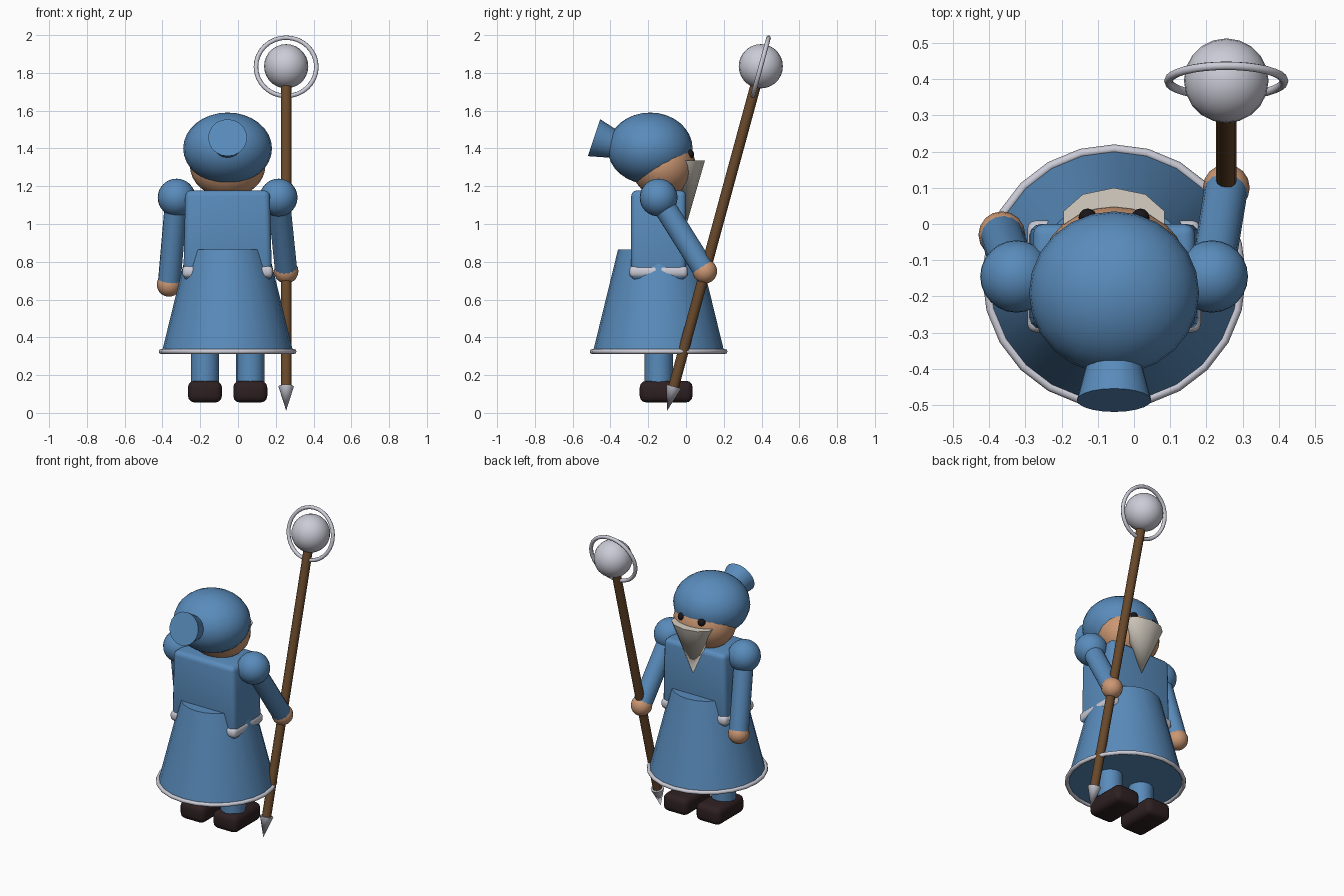
import bpy, math
from mathutils import Vector

if "Cube" in bpy.data.objects:
    bpy.data.objects.remove(bpy.data.objects["Cube"])

CX, CY = -0.055, -0.145   # body axis


def mat(name, r, g, b):
    m = bpy.data.materials.new(name)
    m.diffuse_color = (r, g, b, 1)
    m.use_nodes = True
    m.node_tree.nodes["Principled BSDF"].inputs["Base Color"].default_value = m.diffuse_color
    return m


BLUE = mat("blue cloth", 0.10, 0.26, 0.50)
SKIN = mat("skin", 0.60, 0.31, 0.17)
WOOD = mat("brown wood", 0.14, 0.066, 0.024)
BEARD = mat("cream beard", 0.67, 0.62, 0.54)
SILVER = mat("pale silver", 0.60, 0.60, 0.68)
SHOE = mat("dark leather", 0.027, 0.014, 0.015)
BLACK = mat("black", 0.01, 0.008, 0.01)


def finish(name, material, smooth=40):
    ob = bpy.context.object
    ob.name = name
    ob.data.materials.append(material)
    bpy.ops.object.shade_smooth_by_angle(angle=math.radians(smooth))
    return ob


def ball(name, material, loc, radii, seg=24, rings=16):
    bpy.ops.mesh.primitive_uv_sphere_add(segments=seg, ring_count=rings, radius=1, location=loc)
    bpy.context.object.scale = radii
    bpy.ops.object.transform_apply(location=False, rotation=False, scale=True)
    return finish(name, material)


def tube(name, material, a, b, ra, rb, sides=16):
    """Cylinder or cone running from point a to point b."""
    a, b = Vector(a), Vector(b)
    rot = (b - a).to_track_quat('Z', 'Y').to_euler()
    bpy.ops.mesh.primitive_cone_add(vertices=sides, radius1=ra, radius2=rb,
                                    depth=(b - a).length, location=(a + b) / 2, rotation=rot)
    return finish(name, material)


def soft_box(name, material, lo, hi, bevel, taper=1.0):
    lo, hi = Vector(lo), Vector(hi)
    bpy.ops.mesh.primitive_cube_add(size=1, location=(lo + hi) / 2)
    ob = bpy.context.object
    ob.scale = hi - lo
    bpy.ops.object.transform_apply(location=False, rotation=False, scale=True)
    for v in ob.data.vertices:
        if v.co.z > 0:
            v.co.x *= taper
    mod = ob.modifiers.new("bevel", 'BEVEL')
    mod.width = bevel
    mod.segments = 3
    bpy.ops.object.modifier_apply(modifier=mod.name)
    return finish(name, material)


def ring(name, material, loc, major, minor, rot=(0, 0, 0), seg=24):
    bpy.ops.mesh.primitive_torus_add(location=loc, rotation=rot, major_radius=major,
                                     minor_radius=minor, major_segments=seg, minor_segments=8)
    return finish(name, material, 60)


# Robe: skirt, hem, torso and belt
tube("skirt", BLUE, (CX, CY, 0.325), (CX, CY, 0.865), 0.347, 0.215, 24)
ring("skirt_hem", SILVER, (CX, CY, 0.325), 0.352, 0.013)
soft_box("torso", BLUE, (CX - 0.235, CY - 0.145, 0.70), (CX + 0.235, CY + 0.145, 1.178), 0.03, 0.95)
soft_box("belt", SILVER, (CX - 0.24, CY - 0.155, 0.715), (CX + 0.24, CY + 0.155, 0.78), 0.025)

# Legs and shoes
for side, s in (("left", -1), ("right", 1)):
    x = CX + s * 0.12
    tube(side + "_leg", BLUE, (x, CY, 0.12), (x, CY, 0.40), 0.075, 0.075)
    soft_box(side + "_shoe", SHOE, (x - 0.09, -0.245, 0.055), (x + 0.09, 0.035, 0.17), 0.035)

# Arms: shoulder ball, sleeve, hand
for side, shoulder, hand in (("left", (-0.325, CY, 1.14), (-0.365, -0.03, 0.68)),
                             ("right", (0.215, CY, 1.14), (0.255, 0.10, 0.75))):
    ball(side + "_shoulder", BLUE, shoulder, (0.1, 0.1, 0.1))
    tube(side + "_sleeve", BLUE, shoulder, hand, 0.06, 0.06)
    ball(side + "_hand", SKIN, hand, (0.065, 0.065, 0.065), 16, 10)

# Head, eyes and beard (the face looks towards +y)
ball("head", SKIN, (CX, -0.12, 1.31), (0.20, 0.17, 0.17))
for side, s in (("left", -1), ("right", 1)):
    ball(side + "_eye", BLACK, (CX + s * 0.073, 0.018, 1.37), (0.025, 0.025, 0.025), 12, 8)
beard = tube("beard", BEARD, (CX, 0.006, 1.01), (CX, 0.006, 1.335), 0.0, 0.147, 10)
beard.scale.y = 0.094 / 0.147

# Cap with flared tail at the back
ball("cap", BLUE, (CX, -0.19, 1.40), (0.235, 0.225, 0.19))
tube("cap_tail", BLUE, (CX, -0.345, 1.41), (CX, -0.487, 1.457), 0.065, 0.103, 20)

# Staff: shaft, point, orb and ring share one tilted line
X, SLOPE = 0.255, 0.272


def on_staff(z):
    return (X, -0.065 + (z - 0.14) * SLOPE, z)


tube("staff_shaft", WOOD, on_staff(0.14), on_staff(1.76), 0.028, 0.028, 12)
tube("staff_point", SILVER, on_staff(0.012), on_staff(0.14), 0.0, 0.041, 12)
ball("staff_orb", SILVER, on_staff(1.835), (0.117, 0.117, 0.117), 20, 14)
ring("staff_ring", SILVER, on_staff(1.832), 0.16, 0.012,
     (math.pi / 2 - math.atan(SLOPE), 0, 0), 32)
